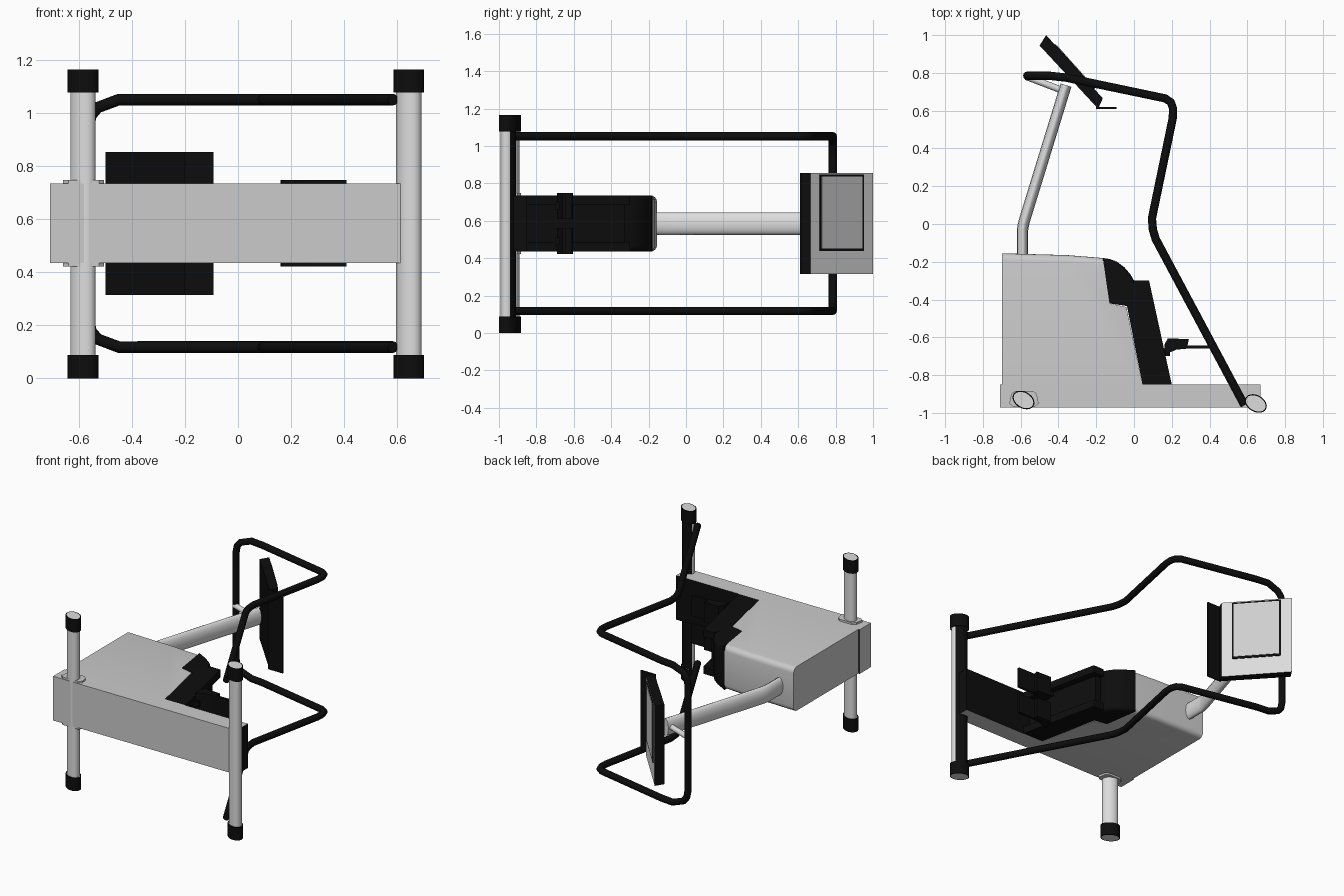
import bpy, bmesh, math
from mathutils import Vector, Matrix

cube = bpy.data.objects.get("Cube")
if cube:
    bpy.data.objects.remove(cube, do_unlink=True)

MID = 0.585  # middle of the machine across z


def material(name, r, g, b):
    m = bpy.data.materials.new(name)
    m.use_nodes = True
    m.diffuse_color = (r, g, b, 1)
    bsdf = m.node_tree.nodes["Principled BSDF"]
    bsdf.inputs["Base Color"].default_value = (r, g, b, 1)
    bsdf.inputs["Roughness"].default_value = 0.6
    return m


GREY = material("body_grey", 0.6, 0.6, 0.6)
LIGHT = material("tube_light_grey", 0.72, 0.72, 0.72)
BLACK = material("black", 0.004, 0.004, 0.004)
SCREEN = material("screen_grey", 0.62, 0.62, 0.62)


def finish(bm, name, mats, rule=None, smooth=True):
    """Turn a bmesh into an object; rule picks the material from a face."""
    bmesh.ops.recalc_face_normals(bm, faces=bm.faces)
    bm.normal_update()
    if rule:
        for f in bm.faces:
            f.material_index = rule(f)
    me = bpy.data.meshes.new(name)
    bm.to_mesh(me)
    bm.free()
    for m in mats:
        me.materials.append(m)
    ob = bpy.data.objects.new(name, me)
    bpy.context.collection.objects.link(ob)
    if smooth:
        shade(ob)
    return ob


def shade(ob):
    bpy.ops.object.select_all(action='DESELECT')
    ob.select_set(True)
    bpy.context.view_layer.objects.active = ob
    bpy.ops.object.shade_smooth_by_angle(angle=math.radians(35))


def prism(name, profile, z0, z1, mats, rule=None, bevel=0, where=None):
    """Extrude an xy profile along z, optionally rounding chosen rim edges."""
    bm = bmesh.new()
    face = bm.faces.new([bm.verts.new((x, y, z0)) for x, y in profile])
    ext = bmesh.ops.extrude_face_region(bm, geom=[face])
    top = [v for v in ext["geom"] if isinstance(v, bmesh.types.BMVert)]
    bmesh.ops.translate(bm, verts=top, vec=(0, 0, z1 - z0))
    bmesh.ops.recalc_face_normals(bm, faces=bm.faces)
    if bevel:
        edges = [e for e in bm.edges
                 if abs(e.verts[0].co.z - e.verts[1].co.z) < 0.001
                 and where((e.verts[0].co + e.verts[1].co) / 2)]
        bmesh.ops.bevel(bm, geom=edges, offset=bevel, segments=4,
                        profile=0.5, affect='EDGES')
    return finish(bm, name, mats, rule)


def box(name, x0, x1, y0, y1, z0, z1, mats, rule=None):
    return prism(name, [(x0, y0), (x1, y0), (x1, y1), (x0, y1)], z0, z1, mats, rule)


def oval(name, x, y, z0, z1, rx, ry, mats, rule=None, rim=0):
    """Slanted oval column along z, with an optional inset on its ends."""
    bm = bmesh.new()
    bmesh.ops.create_cone(bm, cap_ends=True, segments=28, radius1=1, radius2=1, depth=z1 - z0)
    bm.transform(Matrix.Translation((x, y, (z0 + z1) / 2))
                 @ Matrix.Rotation(math.radians(-30), 4, 'Z')
                 @ Matrix.Diagonal((rx, ry, 1, 1)))
    if rim:
        ends = [f for f in bm.faces if len(f.verts) > 4]
        bmesh.ops.inset_individual(bm, faces=ends, thickness=rim)
    return finish(bm, name, mats, rule)


def pipe(name, points, radius, mat, stretch=1, cyclic=False):
    """Round pipe along points given relative to the middle plane."""
    cu = bpy.data.curves.new(name, 'CURVE')
    cu.dimensions = '3D'
    cu.bevel_depth = radius
    cu.bevel_resolution = 4
    cu.use_fill_caps = True
    sp = cu.splines.new('POLY')
    sp.points.add(len(points) - 1)
    for p, co in zip(sp.points, points):
        p.co = (*co, 1)
    sp.use_cyclic_u = cyclic
    cu.materials.append(mat)
    ob = bpy.data.objects.new(name, cu)
    ob.location.z = MID
    ob.scale.z = stretch
    bpy.context.collection.objects.link(ob)
    bpy.ops.object.select_all(action='DESELECT')
    ob.select_set(True)
    bpy.context.view_layer.objects.active = ob
    bpy.ops.object.convert(target='MESH')
    shade(bpy.context.object)


Z0, Z1 = 0.435, 0.735

# Base beam: dark tread side and dark end
box("base", -0.71, 0.67, -0.972, -0.85, Z0, Z1, [GREY, BLACK],
    lambda f: int(f.normal.y > 0.5 or f.normal.x > 0.5))

# Main housing and the dark shroud wrapped over its front
prism("housing", [(-0.70, -0.85), (0.045, -0.85), (-0.04, -0.44), (-0.13, -0.42),
                  (-0.165, -0.18), (-0.35, -0.165), (-0.70, -0.155)],
      Z0, Z1, [GREY], None, 0.035, lambda c: c.y > -0.2)
prism("shroud", [(-0.165, -0.18), (-0.13, -0.185), (-0.09, -0.20), (-0.05, -0.23),
                 (-0.02, -0.265), (0, -0.30), (0, -0.44), (-0.13, -0.42)],
      Z0, Z1, [BLACK], None, 0.03, lambda c: c.y > -0.3 and c.x > -0.14)

# Step guide: two side rails with a recessed middle
rail = [(-0.04, -0.42), (0, -0.30), (0.08, -0.30), (0.2, -0.85), (0.045, -0.85)]
for name, a, b in (("right_rail", Z0, 0.485), ("left_rail", 0.685, Z1)):
    prism(name, rail, a, b, [BLACK])
prism("rail_panel", [(-0.04, -0.42), (0, -0.33), (0.04, -0.33), (0.15, -0.85), (0.045, -0.85)],
      0.485, 0.685, [BLACK])

# Pedals: hinge block and thin footplate on each side
for side, a, b in (("right", 0.423, 0.56), ("left", 0.61, 0.748)):
    prism(side + "_pedal", [(0.165, -0.69), (0.225, -0.665), (0.28, -0.66),
                            (0.29, -0.61), (0.18, -0.605), (0.16, -0.64)], a, b, [BLACK])
    box(side + "_footplate", 0.22, 0.41, -0.66, -0.642, a, b, [BLACK])
    box(side + "_pedal_arm", 0.08, 0.19, -0.70, -0.66, (a + b) / 2 - 0.02,
        (a + b) / 2 + 0.02, [BLACK])

# Floor tubes with end caps
for end, x, y in (("rear", -0.585, -0.932), ("front", 0.645, -0.95)):
    dark_back = (lambda f: int(f.normal.y > 0.45)) if end == "front" else None
    oval(end + "_floor_tube", x, y, 0.05, 1.115, 0.051, 0.037, [LIGHT, BLACK], dark_back)
    for side, a, b in (("right", 0, 0.088), ("left", 1.078, 1.166)):
        oval(end + "_" + side + "_cap", x, y, a, b, 0.062, 0.044, [BLACK, LIGHT],
             lambda f: int(len(f.verts) > 4), 0.006)

# Collar where the rear tube passes through the base
prism("collar", [(-0.66, -0.95), (-0.64, -0.968), (-0.525, -0.968), (-0.505, -0.95),
                 (-0.515, -0.90), (-0.535, -0.883), (-0.63, -0.883), (-0.65, -0.90)],
      0.422, 0.748, [GREY])

# Console column and its brace
pipe("column", [(-0.59, -0.2, 0), (-0.59, -0.03, 0), (-0.585, 0, 0), (-0.575, 0.035, 0),
                (-0.36, 0.735, 0)], 0.03, LIGHT, 2)
pipe("column_brace", [(-0.57, 0.78, 0), (-0.36, 0.70, 0)], 0.018, LIGHT)

# Handlebar loop: one side path, mirrored across the middle plane
H = 0.467
side = [(0.585, -0.96, H), (0.115, -0.08, H), (0.10, -0.03, H), (0.095, 0.03, H),
        (0.205, 0.56, H), (0.207, 0.61, H), (0.195, 0.645, H), (0.165, 0.665, H),
        (-0.36, 0.775, H), (-0.45, 0.785, H), (-0.53, 0.785, H - 0.03),
        (-0.555, 0.785, H - 0.06), (-0.565, 0.785, H - 0.11)]
pipe("handlebar", side + [(x, y, -z) for x, y, z in reversed(side)], 0.022, BLACK)

# Console: dark shell with a pale face
A, D = Vector((-0.465, 1.0)), Vector((-0.165, 0.665))
out = Vector((0.745, 0.667))
prism("console", [A, (-0.50, 0.945), (-0.19, 0.61), D], 0.315, 0.855, [BLACK, LIGHT],
      lambda f: int(f.normal.x > 0.3 and f.normal.y > 0.3))
box("console_shelf", -0.20, -0.092, 0.61, 0.619, 0.315, 0.855, [BLACK])


def face_plate(name, y0, y1, z0, z1, thick, mat):
    p, q = (D.lerp(A, (y - D.y) / (A.y - D.y)) for y in (y0, y1))
    prism(name, [p, q, q + out * thick, p + out * thick], z0, z1, [mat])


face_plate("screen_border", 0.715, 0.948, 0.438, 0.847, 0.004, BLACK)
face_plate("screen", 0.723, 0.940, 0.452, 0.836, 0.007, SCREEN)
